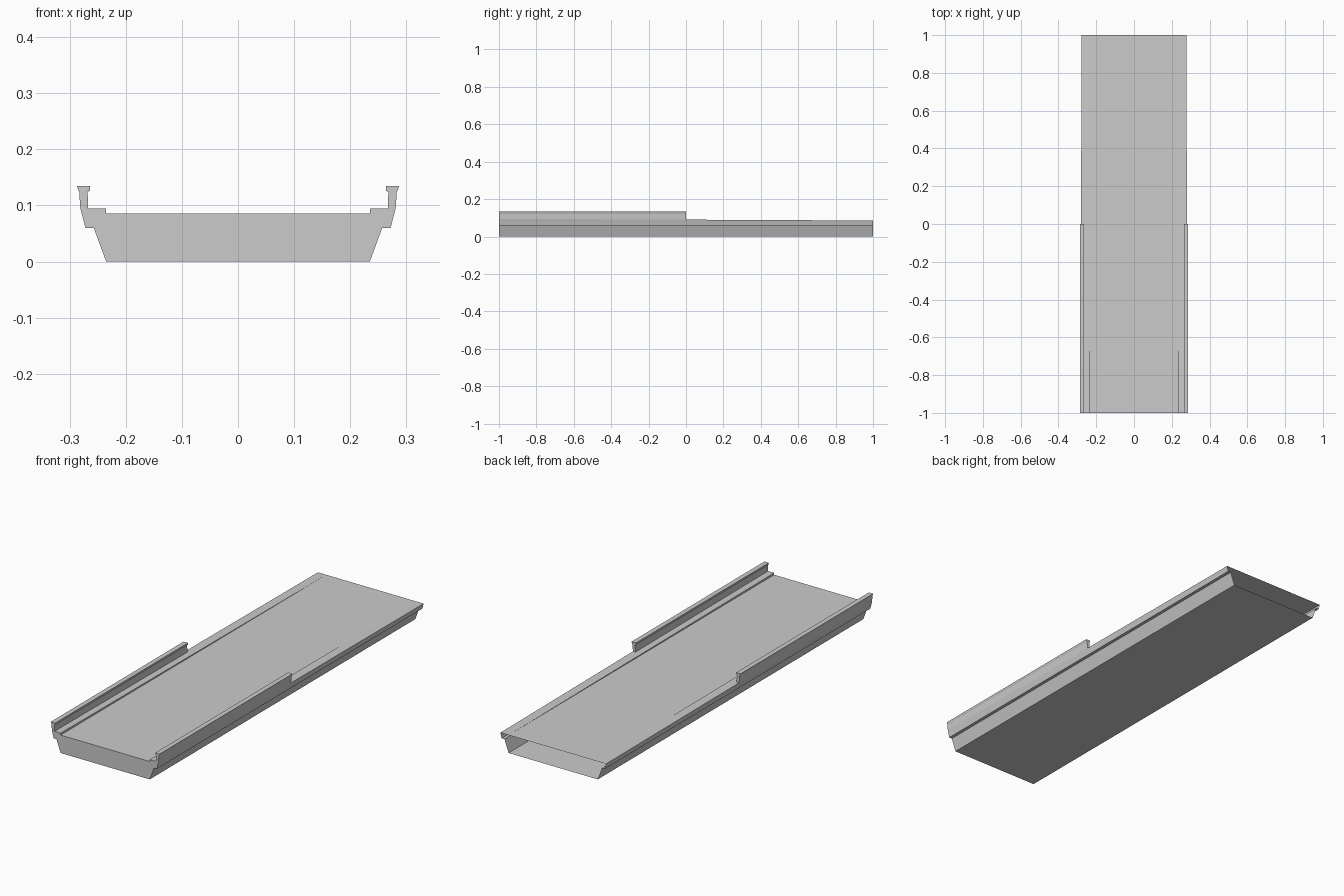
import bpy
import bmesh

if "Cube" in bpy.data.objects:
    bpy.data.objects.remove(bpy.data.objects["Cube"])

DECK_Z = 0.0855


def loft(name, front, back, y0, y1, closed_back):
    """Loft the right half between two (x, z) outlines, then mirror it."""
    bm = bmesh.new()
    a = [bm.verts.new((x, y0, z)) for x, z in front]
    b = [bm.verts.new((x, y1, z)) for x, z in back]
    for i in range(len(a) - 1):
        bm.faces.new((a[i], b[i], b[i + 1], a[i + 1]))
    bm.faces.new(a)
    if closed_back:
        bm.faces.new(b[::-1])
    bmesh.ops.remove_doubles(bm, verts=bm.verts, dist=1e-5)
    mesh = bpy.data.meshes.new(name)
    bm.to_mesh(mesh)
    bm.free()
    obj = bpy.data.objects.new(name, mesh)
    bpy.context.collection.objects.link(obj)
    mirror = obj.modifiers.new("mirror", 'MIRROR')
    mirror.use_axis[0] = True
    mirror.use_clip = True
    return obj


def deck_outline(edge_x, curb_z):
    return [(0, 0), (0.235, 0), (0.257, 0.06), (0.272, 0.06),
            (edge_x, curb_z), (0.235, curb_z), (0.235, DECK_Z), (0, DECK_Z)]


def parapet_outline(edge_x, base_z):
    return [(edge_x, base_z), (0.283, 0.124), (0.2845, 0.127), (0.287, 0.135),
            (0.264, 0.135), (0.264, 0.126), (0.268, 0.124), (0.267, base_z)]


# Hollow deck: curbs taper into the road surface, far end left open
loft("bridge_deck", deck_outline(0.281, 0.095), deck_outline(0.2785, DECK_Z),
     -1, 1, False)

# Capped parapets on the front half, standing on the sloping curbs
loft("parapets", parapet_outline(0.281, 0.095), parapet_outline(0.2798, 0.0902),
     -1, 0, True)
